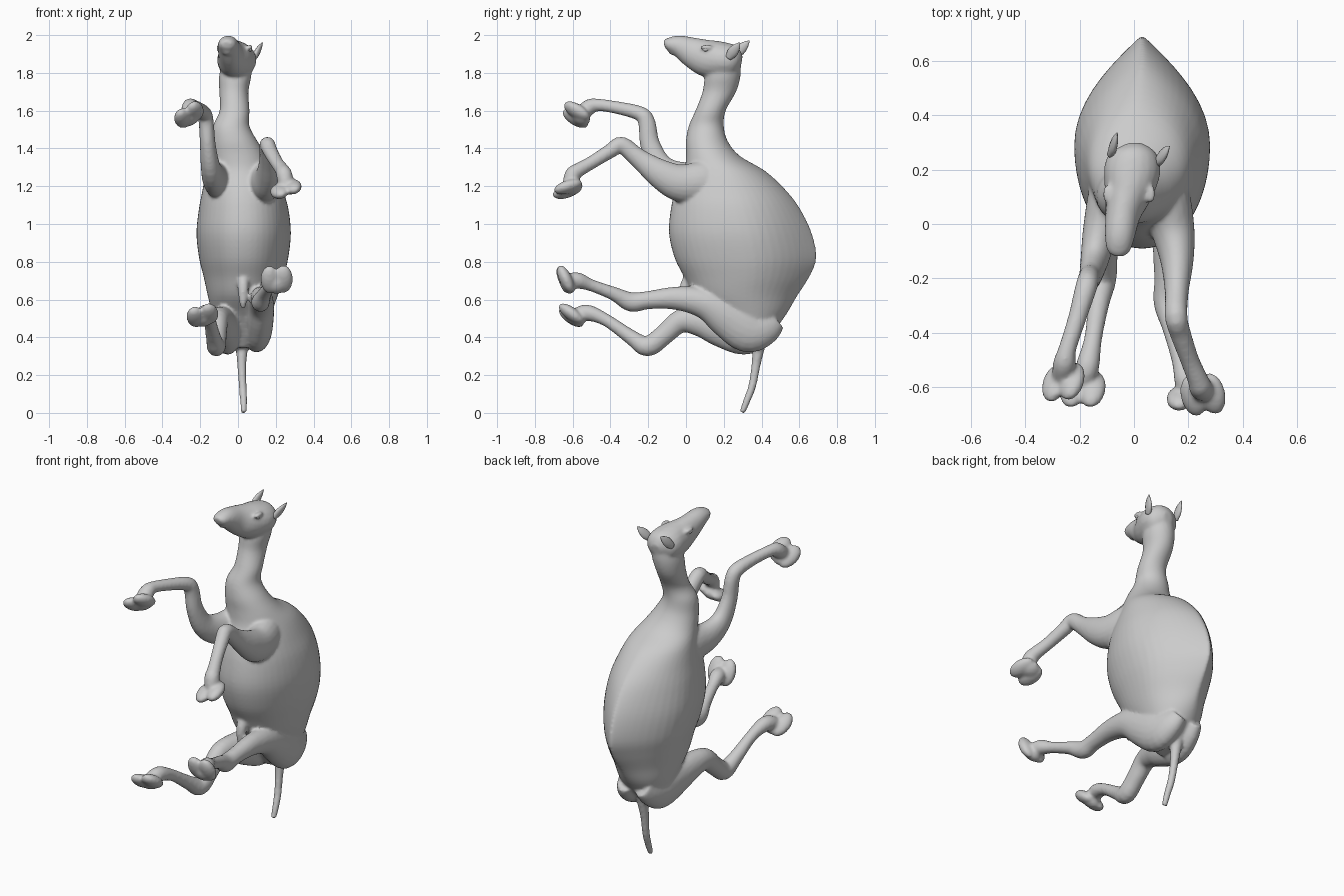
import bpy, bmesh, math
from mathutils import Vector, Matrix

hide = bpy.data.materials.new("warm_grey_hide")
hide.diffuse_color = (0.6, 0.6, 0.6, 1)


def smooth_rows(rows, n=4):
    """Catmull-Rom interpolation of equally long number rows."""
    out = []
    for i in range(len(rows) - 1):
        a, b, c, d = (rows[max(i - 1, 0)], rows[i], rows[i + 1],
                      rows[min(i + 2, len(rows) - 1)])
        for k in range(n):
            t = k / n
            out.append([q + 0.5 * t * (r - p + t * (2 * p - 5 * q + 4 * r - s + t * (3 * (q - r) + s - p)))
                        for p, q, r, s in zip(a, b, c, d)])
    return out + [list(rows[-1])]


def skin_rings(bm, rings):
    """Bridge rings of points into a closed shell."""
    loops = [[bm.verts.new(p) for p in ring] for ring in rings]
    faces = [bm.faces.new(loops[0]), bm.faces.new(loops[-1])]
    n = len(loops[0])
    for a, b in zip(loops, loops[1:]):
        for i in range(n):
            j = (i + 1) % n
            faces.append(bm.faces.new((a[i], a[j], b[j], b[i])))
    bmesh.ops.recalc_face_normals(bm, faces=faces)


def tube(bm, rows, sides=20):
    """Loft along a path; rows are x, y, z, half width[, half height]."""
    rows = smooth_rows([r if len(r) == 5 else (*r, r[3]) for r in rows])
    pts = [Vector(r[:3]) for r in rows]
    rings = []
    for i, r in enumerate(rows):
        t = (pts[min(i + 1, len(pts) - 1)] - pts[max(i - 1, 0)]).normalized()
        side = Vector((1, 0, 0))
        side = (side - side.dot(t) * t).normalized()
        up = t.cross(side)
        rings.append([pts[i] + side * r[3] * math.cos(a) + up * r[4] * math.sin(a)
                      for a in (math.tau * k / sides for k in range(sides))])
    skin_rings(bm, rings)


def blob(bm, centre, u, v, w):
    """Ellipsoid from three half-axis vectors."""
    m = Matrix((u, v, w)).transposed().to_4x4()
    m.translation = Vector(centre)
    bmesh.ops.create_icosphere(bm, subdivisions=3, radius=1, matrix=m)


def foot(bm, centre, side, along):
    """Broad two-toed pad; 'along' points from toe to heel."""
    s = Vector(side).normalized()
    v = Vector(along)
    v = (v - v.dot(s) * s).normalized()
    n = s.cross(v)
    for k in (-1, 1):
        blob(bm, Vector(centre) + s * k * 0.037 - v * 0.008, s * 0.049, v * 0.08, n * 0.034)
    blob(bm, Vector(centre) + v * 0.02, s * 0.06, v * 0.055, n * 0.038)


def finish(bm, name):
    me = bpy.data.meshes.new(name)
    bm.to_mesh(me)
    bm.free()
    me.materials.append(hide)
    for p in me.polygons:
        p.use_smooth = True
    ob = bpy.data.objects.new(name, me)
    bpy.context.collection.objects.link(ob)
    return ob


bm = bmesh.new()

# Torso and neck: z, front y, back y, centre x, half width, back sharpness
trunk = [(0.345, .25, .38, .02, .05, 1), (0.42, .20, .455, .02, .12, 1),
         (0.52, .13, .53, .02, .155, 1.15), (0.62, .04, .59, .025, .185, 1.7),
         (0.72, -.01, .655, .03, .212, 2.2), (0.82, -.06, .692, .03, .236, 2.4),
         (0.95, -.09, .668, .03, .25, 2.15), (1.08, -.08, .605, .03, .237, 1.75),
         (1.18, -.055, .528, .025, .213, 1.4), (1.28, -.01, .42, .015, .185, 1.2),
         (1.36, .0, .285, 0, .152, 1), (1.44, .0, .22, -.02, .122, 1),
         (1.52, .015, .20, -.036, .096, 1), (1.60, .05, .21, -.018, .079, 1),
         (1.70, .088, .265, -.022, .077, 1), (1.78, .10, .288, -.015, .085, 1),
         (1.86, .13, .29, -.005, .08, 1)]
rings = []
for z, yf, yb, xc, hw, sharp in smooth_rows(trunk):
    yc = yf + 0.5 * (yb - yf)
    ring = []
    for k in range(48):
        a = math.tau * k / 48
        c, s = math.cos(a), math.sin(a)
        x = 0.85 * abs(c) ** sharp + 0.15 * abs(c) if s > 0 else abs(c) ** 0.95
        ring.append((xc + hw * math.copysign(x, c),
                     yc + s * ((yb - yc) if s > 0 else (yc - yf)), z))
    rings.append(ring)
skin_rings(bm, rings)

# Head, with muzzle, lower lip and brow ridges
tube(bm, [(-.058, -.115, 1.948, .026, .02), (-.057, -.095, 1.951, .044, .035),
          (-.052, -.04, 1.943, .056, .057), (-.04, .04, 1.906, .066, .083),
          (-.02, .12, 1.875, .09, .10), (-.006, .20, 1.868, .104, .095),
          (0, .26, 1.865, .085, .078), (0, .295, 1.86, .03, .03)])
blob(bm, (-.055, -.062, 1.912), (.032, 0, 0), (0, .03, 0), (0, 0, .02))
for x in (-.098, .062):
    blob(bm, (x, .11, 1.935), (.018, 0, 0), (0, .035, 0), (0, 0, .014))

# Front legs
tube(bm, [(.09, .24, 1.22, .05, .08), (.115, .12, 1.22, .085, .115), (.143, -.02, 1.215, .08, .102),
          (.158, -.13, 1.262, .062, .08), (.157, -.25, 1.347, .044, .052), (.155, -.34, 1.418, .042, .045),
          (.17, -.40, 1.387, .039), (.205, -.50, 1.325, .035), (.234, -.57, 1.285, .038),
          (.245, -.60, 1.26, .043), (.255, -.615, 1.20, .04)])
tube(bm, [(-.07, .24, 1.22, .05, .08), (-.09, .12, 1.23, .075, .105), (-.122, -.02, 1.24, .066, .09),
          (-.145, -.13, 1.30, .052, .068), (-.16, -.19, 1.42, .042, .053), (-.168, -.207, 1.535, .04, .046),
          (-.178, -.24, 1.583, .04), (-.21, -.35, 1.613, .034), (-.245, -.46, 1.63, .033),
          (-.255, -.51, 1.62, .042), (-.262, -.56, 1.58, .04)])
blob(bm, (-.17, -.212, 1.548), (.036, 0, 0), (0, .038, 0), (0, 0, .038))

# Hind legs
tube(bm, [(.075, .46, .50, .05, .075), (.09, .41, .455, .07, .10), (.10, .33, .445, .08, .126),
          (.11, .22, .512, .08, .114),
          (.12, .10, .58, .07, .083), (.122, -.05, .607, .056, .062), (.12, -.20, .597, .046, .048),
          (.12, -.29, .587, .048, .052), (.14, -.38, .63, .037), (.17, -.50, .675, .032),
          (.19, -.57, .70, .043), (.203, -.62, .70, .04)])
tube(bm, [(-.035, .46, .50, .05, .075), (-.045, .40, .455, .065, .10), (-.055, .31, .432, .075, .125),
          (-.07, .18, .458, .075, .107),
          (-.09, .07, .485, .066, .08), (-.105, -.03, .485, .055, .062), (-.11, -.12, .41, .05, .054),
          (-.115, -.205, .352, .05, .054), (-.13, -.29, .40, .04), (-.15, -.42, .49, .033),
          (-.17, -.52, .53, .043), (-.185, -.58, .515, .04)])

# Two-toed feet: centre, sideways axis, toe-to-heel axis
for centre, side, along in [((.252, -.62, 1.187), (1, .1, .35), (0, .14, .05)),
                            ((-.258, -.575, 1.575), (1, .1, .6), (0, .12, -.09)),
                            ((.205, -.636, .70), (1, .05, .05), (0, .06, -.13)),
                            ((-.187, -.602, .512), (1, 0, .25), (0, .13, -.1))]:
    foot(bm, centre, side, along)

# Belly sheath
tube(bm, [(.027, .06, .78, .03), (.027, .0, .68, .03), (.027, -.01, .60, .023),
          (.027, -.005, .555, .012)])

# Tail
tube(bm, [(.02, .39, .43, .05), (.02, .385, .35, .034), (.02, .37, .25, .024),
          (.025, .35, .14, .021), (.03, .32, .06, .019), (.03, .298, .001, .015)])

# Fuse everything into one continuous skin
body = finish(bm, "animal_body")
mod = body.modifiers.new("fuse", 'REMESH')
mod.mode = 'VOXEL'
mod.voxel_size = 0.009
mod.use_smooth_shade = True
mod = body.modifiers.new("soften", 'SMOOTH')
mod.factor = 0.5
mod.iterations = 6

# Ears: pointed flattened leaves
for name, base, tip in [("right_ear", (.085, .225, 1.88), (.13, .285, 1.96)),
                        ("left_ear", (-.085, .255, 1.89), (-.062, .335, 1.97))]:
    b, t = Vector(base), Vector(tip)
    bm = bmesh.new()
    tube(bm, [(*b.lerp(t, f), w, h) for f, w, h in
              ((0, .014, .018), (.35, .015, .028), (.7, .011, .021), (1, .002, .003))], 12)
    finish(bm, name)

# Eyes
for name, x in (("left_eye", -.1), ("right_eye", .062)):
    bm = bmesh.new()
    blob(bm, (x, .105, 1.925), (.012, 0, 0), (0, .017, 0), (0, 0, .012))
    finish(bm, name)
